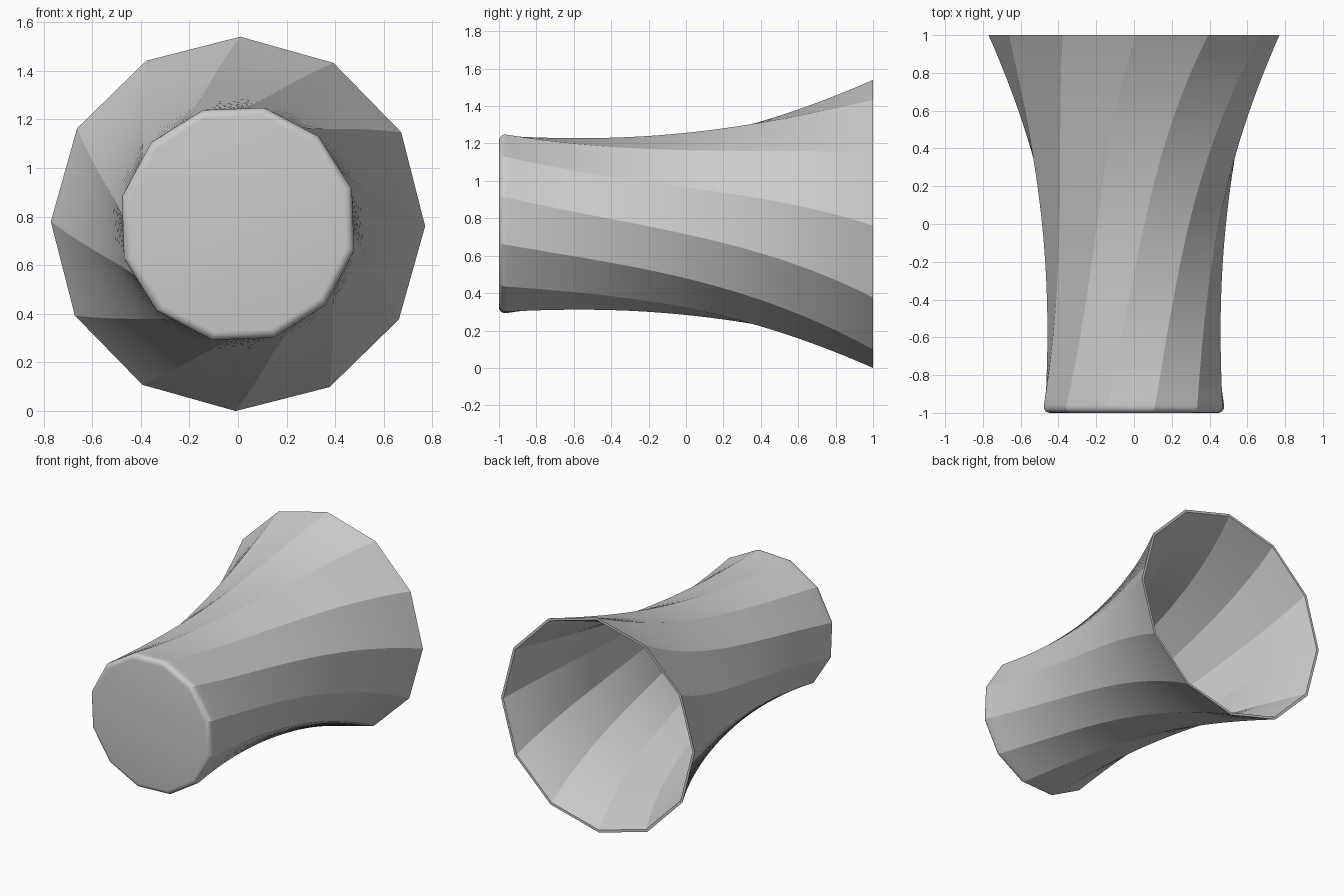
import bpy, bmesh, math

cube = bpy.data.objects.get("Cube")
if cube:
    bpy.data.objects.remove(cube, do_unlink=True)

SIDES = 12
CENTRE_Z = 0.77
WALL = 0.018
FILLET = 0.04
RINGS = 48

clay = bpy.data.materials.new("plain_grey")
clay.use_nodes = True
grey = (0.6, 0.6, 0.6, 1)
clay.diffuse_color = grey
clay.node_tree.nodes["Principled BSDF"].inputs["Base Color"].default_value = grey


def flare(y):
    """Ridge radius along the length: slim waist, wide mouth."""
    return 0.49 + 0.1263 * y + 0.1425 * y**2 + 0.0112 * y**3


def twist(y):
    """Rotation of the polygon section along the length."""
    return math.radians(-0.7 + 48.5 * (1 - y) / 2)


def ring(bm, y, radius):
    verts = []
    for i in range(SIDES):
        a = twist(y) + math.tau * i / SIDES
        verts.append(bm.verts.new((radius * math.cos(a), y,
                                   CENTRE_Z + radius * math.sin(a))))
    return verts


# Profile: rounded base, outer wall up to the mouth, inner wall back to the floor
profile = []
for i in range(6):
    a = math.pi / 2 * i / 5
    y = -1 + FILLET * (1 - math.cos(a))
    profile.append((y, flare(y) - FILLET * (1 - math.sin(a))))
start = -1 + FILLET
for i in range(1, RINGS + 1):
    y = start + (1 - start) * i / RINGS
    profile.append((y, flare(y)))
for i in range(RINGS + 1):
    y = 1 - (1 - start) * i / RINGS
    profile.append((y, flare(y) - WALL))

# Twisted vase body lying on its side
bm = bmesh.new()
rings = [ring(bm, y, r) for y, r in profile]
for a, b in zip(rings, rings[1:]):
    for i in range(SIDES):
        j = (i + 1) % SIDES
        bm.faces.new((a[i], a[j], b[j], b[i]))
bm.faces.new(rings[0])
bm.faces.new(rings[-1])
bmesh.ops.recalc_face_normals(bm, faces=bm.faces)
mesh = bpy.data.meshes.new("twisted_vase")
bm.to_mesh(mesh)
bm.free()
mesh.materials.append(clay)
vase = bpy.data.objects.new("twisted_vase", mesh)
bpy.context.collection.objects.link(vase)

# Smooth along the length, crisp along the ridges
bpy.ops.object.select_all(action='DESELECT')
vase.select_set(True)
bpy.context.view_layer.objects.active = vase
bpy.ops.object.shade_smooth_by_angle(angle=math.radians(22))
